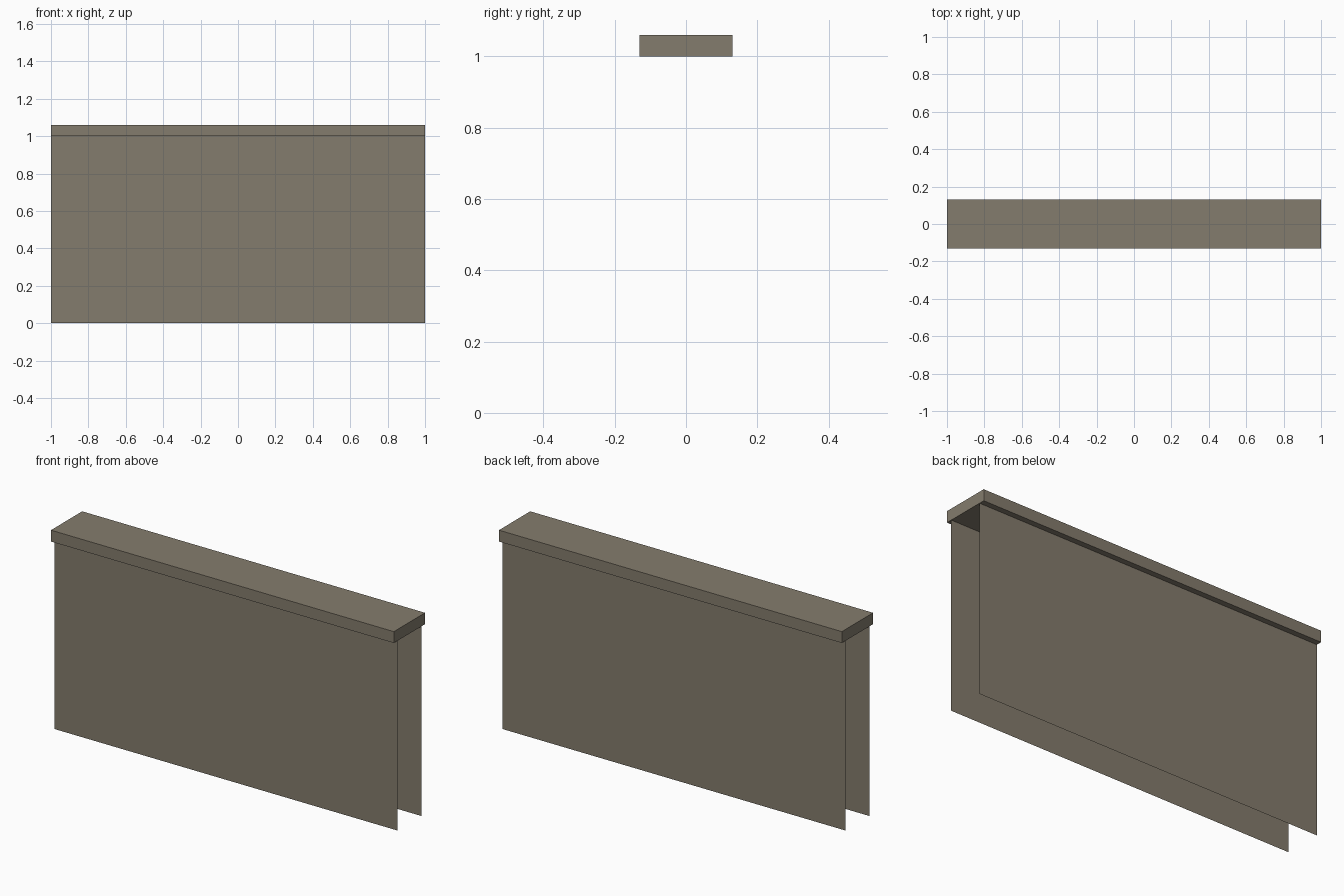
import bpy
import bmesh
from mathutils import Matrix

if "Cube" in bpy.data.objects:
    bpy.data.objects.remove(bpy.data.objects["Cube"])

LENGTH, WALL_H, WALL_Y = 2.0, 1.0, 0.10
CAP_H, CAP_W = 0.06, 0.26

stone = bpy.data.materials.new("weathered stone")
stone.diffuse_color = (0.231, 0.202, 0.153, 1.0)
stone.use_nodes = True
stone.node_tree.nodes["Principled BSDF"].inputs["Base Color"].default_value = stone.diffuse_color


def add_object(name, bm):
    mesh = bpy.data.meshes.new(name)
    bm.to_mesh(mesh)
    bm.free()
    mesh.materials.append(stone)
    obj = bpy.data.objects.new(name, mesh)
    bpy.context.collection.objects.link(obj)


# Two thin wall sheets, open at the ends and bottom, each facing outward
for name, side in (("front_wall_face", -1), ("back_wall_face", 1)):
    bm = bmesh.new()
    x = LENGTH / 2 * -side
    y = WALL_Y * side
    corners = [(-x, y, 0), (x, y, 0), (x, y, WALL_H), (-x, y, WALL_H)]
    if side == -1:
        corners = [(-x, y, 0), (x, y, 0), (x, y, WALL_H), (-x, y, WALL_H)]
    bm.faces.new([bm.verts.new(c) for c in corners])
    add_object(name, bm)

# Overhanging coping slab along the top
bm = bmesh.new()
bmesh.ops.create_cube(bm, size=1.0, matrix=Matrix.Translation((0, 0, WALL_H + CAP_H / 2))
                      @ Matrix.Diagonal((LENGTH, CAP_W, CAP_H, 1)))
add_object("coping_slab", bm)
